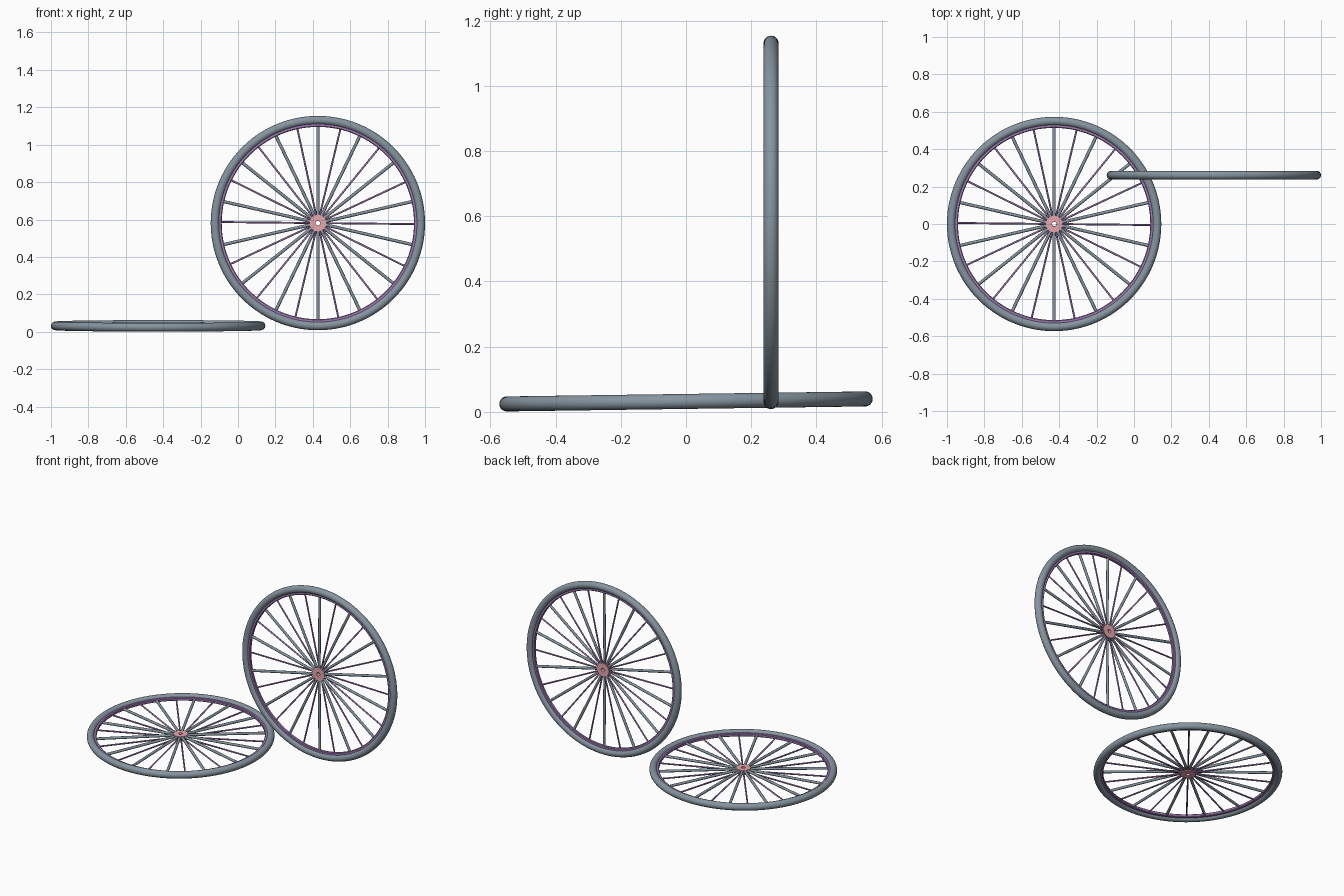
import bpy, bmesh, math
from mathutils import Vector, Matrix

if "Cube" in bpy.data.objects:
    bpy.data.objects.remove(bpy.data.objects["Cube"])

R, TUBE = 0.573, 0.023        # outer wheel radius, tyre tube radius
SPOKES = 28


def material(name, colour):
    m = bpy.data.materials.new(name)
    m.diffuse_color = (*colour, 1)
    m.use_nodes = True
    m.node_tree.nodes["Principled BSDF"].inputs["Base Color"].default_value = m.diffuse_color
    return m


SLATE = material("slate", (0.24, 0.30, 0.35))
PURPLE = material("purple", (0.36, 0.20, 0.46))
PINK = material("pink", (0.78, 0.38, 0.42))


def finish(bm, name, mat, matrix):
    bmesh.ops.recalc_face_normals(bm, faces=bm.faces)
    mesh = bpy.data.meshes.new(name)
    bm.to_mesh(mesh)
    bm.free()
    mesh.materials.append(mat)
    ob = bpy.data.objects.new(name, mesh)
    bpy.context.collection.objects.link(ob)
    ob.matrix_world = matrix
    bpy.ops.object.select_all(action='DESELECT')
    ob.select_set(True)
    bpy.context.view_layer.objects.active = ob
    bpy.ops.object.shade_smooth_by_angle(angle=math.radians(40))


def lathe(name, profile, steps, mat, matrix):
    # closed (radius, height) profile turned around the wheel axis
    bm = bmesh.new()
    rings = []
    for i in range(steps):
        a = 2 * math.pi * i / steps
        rings.append([bm.verts.new((r * math.cos(a), r * math.sin(a), z)) for r, z in profile])
    n = len(profile)
    for i in range(steps):
        p, q = rings[i], rings[(i + 1) % steps]
        for j in range(n):
            k = (j + 1) % n
            bm.faces.new((p[j], q[j], q[k], p[k]))
    finish(bm, name, mat, matrix)


def spokes(name, first, radius, side, twist, mat, matrix):
    # every second spoke, running from one hub flange to the rim
    bm = bmesh.new()
    for i in range(first, SPOKES, 2):
        a = math.pi / 2 - 2 * math.pi * i / SPOKES + twist
        d = Vector((math.cos(a), math.sin(a), 0))
        p, q = d * 0.03 + Vector((0, 0, side)), d * 0.518
        rot = (q - p).to_track_quat('Z', 'Y').to_matrix().to_4x4()
        bmesh.ops.create_cone(bm, cap_ends=True, segments=12, radius1=radius, radius2=radius,
                              depth=(q - p).length,
                              matrix=Matrix.Translation((p + q) / 2) @ rot)
    finish(bm, name, mat, matrix)


def wheel(prefix, matrix):
    # tyre
    c = R - TUBE
    tube = [(c + TUBE * math.cos(t), TUBE * math.sin(t))
            for t in (2 * math.pi * k / 24 for k in range(24))]
    lathe(prefix + "_tyre", tube, 112, SLATE, matrix)
    # rim
    rim = [(0.514, -0.006), (0.518, -0.010), (0.532, -0.010),
           (0.532, 0.010), (0.518, 0.010), (0.514, 0.006)]
    lathe(prefix + "_rim", rim, 112, PURPLE, matrix)
    # spool hub with two flanges and an axle hole
    hub = [(0.012, -0.016), (0.046, -0.016), (0.046, -0.010), (0.026, -0.007),
           (0.026, 0.007), (0.046, 0.010), (0.046, 0.016), (0.012, 0.016)]
    lathe(prefix + "_hub", hub, 40, PINK, matrix)
    # thick and thin spokes alternate
    spokes(prefix + "_thick_spokes", 0, 0.0085, 0.006, 0, SLATE, matrix)
    spokes(prefix + "_thin_spokes", 1, 0.005, -0.006, math.radians(-0.6), PURPLE, matrix)


# wheel lying almost flat, and wheel standing upright
wheel("lying_wheel", Matrix.Translation((-0.427, 0, 0.0315)) @ Matrix.Rotation(math.radians(0.8), 4, 'X'))
wheel("standing_wheel", Matrix.Translation((0.427, 0.261, 0.581)) @ Matrix.Rotation(math.pi / 2, 4, 'X'))
